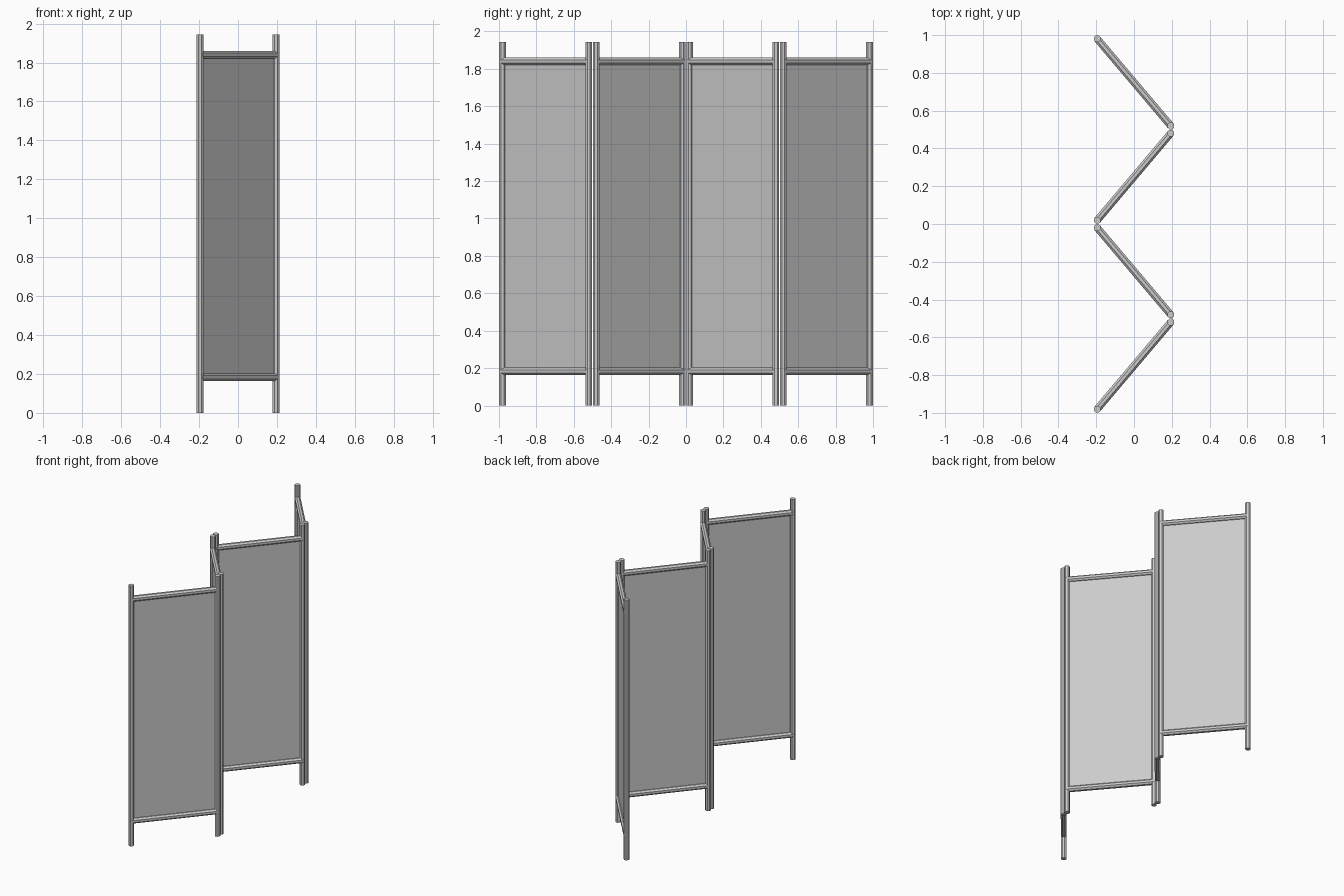
import bpy, bmesh, math
from mathutils import Vector, Matrix

if "Cube" in bpy.data.objects:
    bpy.data.objects.remove(bpy.data.objects["Cube"])

R, H = 0.0195, 1.943         # pole radius, post height
X = 0.195                    # zigzag half depth
LOW, HIGH = 0.183, 1.84      # rail heights


def add_object(name, bm):
    mesh = bpy.data.meshes.new(name)
    bm.to_mesh(mesh)
    bm.free()
    obj = bpy.data.objects.new(name, mesh)
    bpy.context.collection.objects.link(obj)
    return obj


def pole(name, a, b, radius, sides=8):
    a, b = Vector(a), Vector(b)
    d = b - a
    bm = bmesh.new()
    bmesh.ops.create_cone(bm, cap_ends=True, segments=sides,
                          radius1=radius, radius2=radius, depth=d.length)
    rot = d.to_track_quat('Z', 'Y').to_matrix().to_4x4()
    spin = Matrix.Rotation(math.pi / sides, 4, 'Z')
    bm.transform(Matrix.Translation((a + b) / 2) @ rot @ spin)
    return add_object(name, bm)


def cloth(name, a, b):
    # thin sheet stretched between the rail centres
    a, b = Vector((*a, 0)), Vector((*b, 0))
    d = b - a
    bm = bmesh.new()
    bmesh.ops.create_cube(bm, size=1)
    bm.transform(Matrix.Translation((a + b) / 2 + Vector((0, 0, (LOW + HIGH) / 2)))
                 @ Matrix.Rotation(math.atan2(d.y, d.x), 4, 'Z')
                 @ Matrix.Diagonal((d.length, 0.004, HIGH - LOW, 1)))
    return add_object(name, bm)


# four leaves folded in a zigzag
for i in range(4):
    s = -1 if i % 2 == 0 else 1
    y = -0.75 + 0.5 * i
    a, b = (s * X, y - 0.2305), (-s * X, y + 0.2305)
    for side, p in (("near", a), ("far", b)):
        pole(f"leaf_{i + 1}_{side}_post", (*p, 0), (*p, H), R)
    for level, z in (("lower", LOW), ("upper", HIGH)):
        pole(f"leaf_{i + 1}_{level}_rail", (*a, z), (*b, z), 0.021)
    cloth(f"leaf_{i + 1}_panel", a, b)
